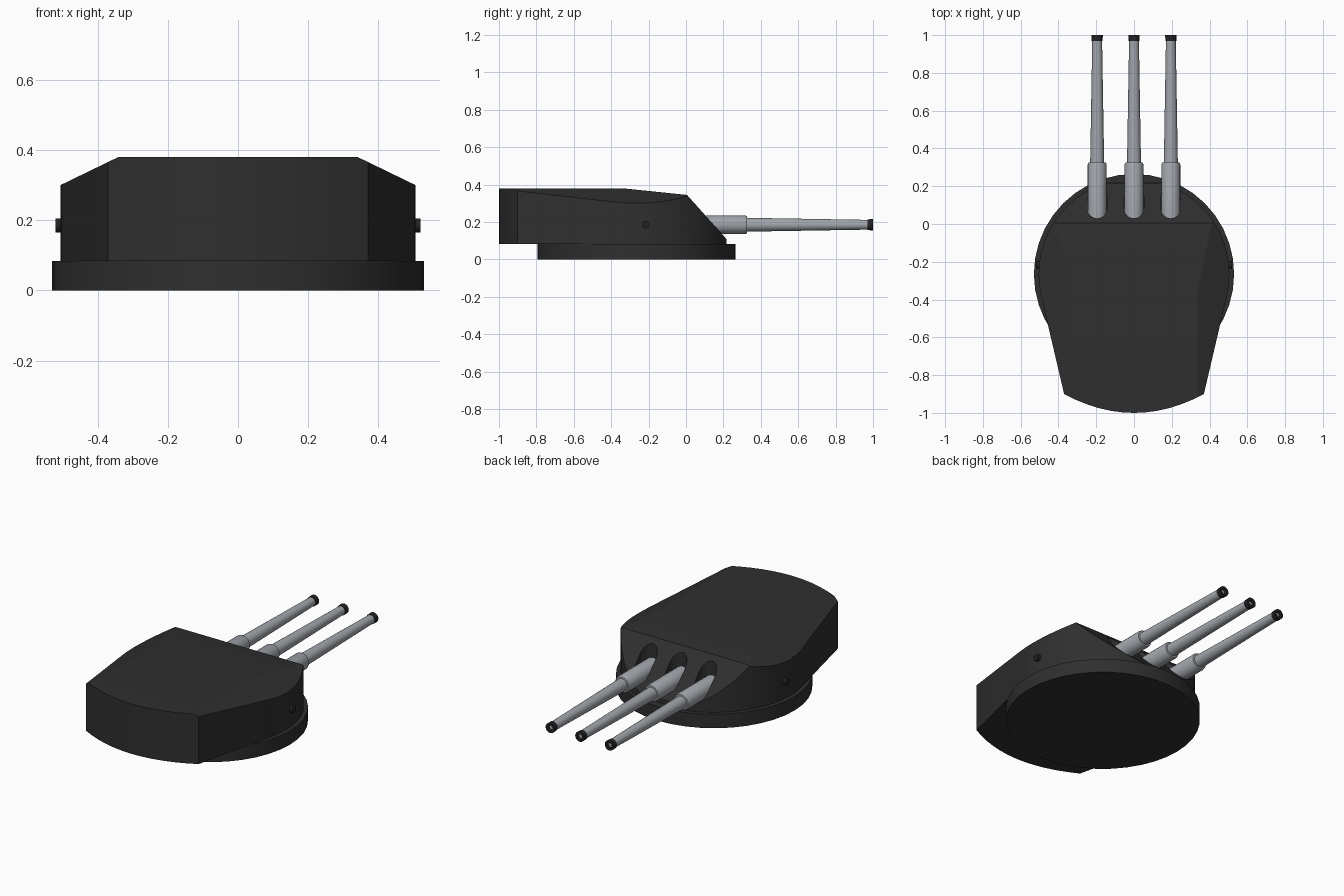
import bpy, bmesh
from math import sin, cos, pi, radians
from mathutils import Vector, Matrix

old = bpy.data.objects.get("Cube")
if old:
    bpy.data.objects.remove(old, do_unlink=True)


def material(name, rgb):
    m = bpy.data.materials.new(name)
    m.use_nodes = True
    m.diffuse_color = (*rgb, 1)
    m.node_tree.nodes["Principled BSDF"].inputs["Base Color"].default_value = (*rgb, 1)
    return m


ARMOUR = material("dark armour", (0.028, 0.028, 0.028))
STEEL = material("gun steel", (0.36, 0.38, 0.41))
BLACK = material("muzzle black", (0.016, 0.016, 0.017))

CENTRE_Y = -0.265
GUN_Z = 0.185
GUN_X = (-0.195, 0, 0.195)


def make_object(name, bm, mat):
    bmesh.ops.recalc_face_normals(bm, faces=bm.faces)
    mesh = bpy.data.meshes.new(name)
    bm.to_mesh(mesh)
    bm.free()
    mesh.materials.append(mat)
    ob = bpy.data.objects.new(name, mesh)
    bpy.context.collection.objects.link(ob)
    return ob


def select_only(ob):
    bpy.ops.object.select_all(action='DESELECT')
    ob.select_set(True)
    bpy.context.view_layer.objects.active = ob


def smooth(ob, angle=30):
    select_only(ob)
    bpy.ops.object.shade_smooth_by_angle(angle=radians(angle))


def extrude_outline(bm, points, z0, z1):
    face = bm.faces.new([bm.verts.new((x, y, z0)) for x, y in points])
    ext = bmesh.ops.extrude_face_region(bm, geom=[face])["geom"]
    verts = [g for g in ext if isinstance(g, bmesh.types.BMVert)]
    bmesh.ops.translate(bm, verts=verts, vec=(0, 0, z1 - z0))


def cylinder(name, radius, depth, matrix, mat, sides):
    bm = bmesh.new()
    bmesh.ops.create_cone(bm, cap_ends=True, segments=sides, radius1=radius,
                          radius2=radius, depth=depth, matrix=matrix)
    ob = make_object(name, bm, mat)
    smooth(ob)
    return ob


def lathe_y(name, profile, x, mat, sides=24):
    """Spin (radius, y) points about the gun axis."""
    bm = bmesh.new()
    rings = []
    for r, y in profile:
        rings.append([bm.verts.new((x + r * cos(2 * pi * i / sides), y,
                                    GUN_Z + r * sin(2 * pi * i / sides)))
                      for i in range(sides)])
    for a, b in zip(rings, rings[1:]):
        for i in range(sides):
            j = (i + 1) % sides
            bm.faces.new((a[i], a[j], b[j], b[i]))
    bm.faces.new(rings[0])
    bm.faces.new(rings[-1])
    ob = make_object(name, bm, mat)
    smooth(ob)
    return ob


# Round base ring
cylinder("base_ring", 0.53, 0.083, Matrix.Translation((0, CENTRE_Y, 0.0415)), ARMOUR, 40)

# Gun house: round front, tapering sides, bowed rear
outline = []
for i in range(33):
    a = radians(-12.5 + 205 * i / 32)
    outline.append((0.505 * cos(a), CENTRE_Y + 0.505 * sin(a)))
for i in range(13):
    x = -0.37 + 0.74 * i / 12
    outline.append((x, -1 + 0.1 * (x / 0.37) ** 2))
bm = bmesh.new()
extrude_outline(bm, outline, 0.083, 0.38)

# Slice the roof slope, roof chamfers, sloped face and nose
cuts = [((0, -0.34, 0.38), (0, 0.035, 0.34)),
        ((0.34, 0, 0.38), (0.08, 0, 0.165)),
        ((-0.34, 0, 0.38), (-0.08, 0, 0.165)),
        ((0, 0.005, 0.345), (0, 0.235, 0.21)),
        ((0, 0.217, 0), (0, 1, 0))]
for point, normal in cuts:
    res = bmesh.ops.bisect_plane(bm, geom=bm.verts[:] + bm.edges[:] + bm.faces[:],
                                 dist=1e-5, plane_co=point,
                                 plane_no=Vector(normal).normalized(), clear_outer=True)
    rim = [e for e in bm.edges if e.is_boundary]
    if rim:
        bmesh.ops.holes_fill(bm, edges=rim, sides=0)
house = make_object("gun_house", bm, ARMOUR)

# Round-backed gun ports cut into the sloped face
for x in GUN_X:
    port = [(x + 0.052 * cos(pi + pi * i / 12), 0.082 + 0.052 * sin(pi + pi * i / 12))
            for i in range(13)]
    port += [(x + 0.052, 0.4), (x - 0.052, 0.4)]
    bm = bmesh.new()
    extrude_outline(bm, port, GUN_Z, 0.5)
    cutter = make_object("gun_port_cutter", bm, ARMOUR)
    mod = house.modifiers.new("gun_port", 'BOOLEAN')
    mod.operation = 'DIFFERENCE'
    mod.solver = 'EXACT'
    mod.object = cutter
    select_only(house)
    bpy.ops.object.modifier_apply(modifier=mod.name)
    bpy.data.objects.remove(cutter, do_unlink=True)
smooth(house, 15)

# Three guns, each a stepped barrel with a hollow black muzzle
for x, side in zip(GUN_X, ("right", "centre", "left")):
    lathe_y(side + "_barrel", [(0.05, 0.02), (0.05, 0.315), (0.046, 0.325),
                               (0.037, 0.326), (0.026, 0.975)], x, STEEL)
    lathe_y(side + "_muzzle", [(0.029, 0.97), (0.03, 1.0), (0.016, 1.0), (0.016, 0.98)],
            x, BLACK)
    lathe_y(side + "_bore", [(0.0155, 0.975), (0.0155, 0.985)], x, STEEL)

# Sight ports on both flanks
for s, side in ((1, "left"), (-1, "right")):
    turn = Matrix.Translation((s * 0.5, -0.215, GUN_Z)) @ Matrix.Rotation(pi / 2, 4, 'Y')
    cylinder(side + "_sight", 0.02, 0.04, turn, BLACK, 16)
